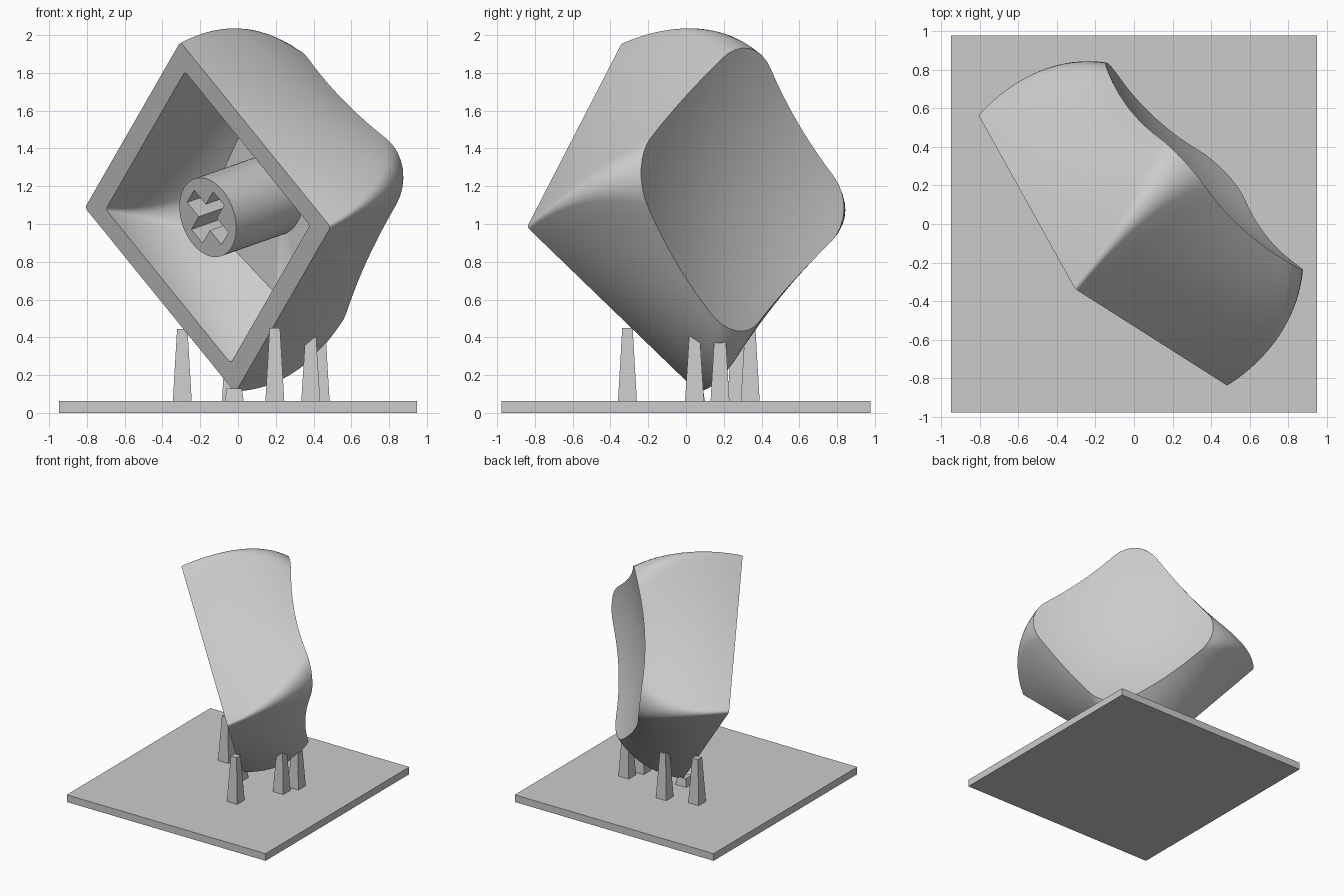
import bpy, bmesh, math
from mathutils import Matrix, Vector

if "Cube" in bpy.data.objects:
    bpy.data.objects.remove(bpy.data.objects["Cube"])

grey = bpy.data.materials.new("light_grey")
grey.use_nodes = True
grey.diffuse_color = (0.6, 0.6, 0.6, 1)
grey.node_tree.nodes["Principled BSDF"].inputs["Base Color"].default_value = (0.6, 0.6, 0.6, 1)

# Tilted frame of the cap: origin in the middle of its open rim, z towards its top
corner = Vector((-0.31, -0.33, 1.96))
left_corner = Vector((-0.81, 0.57, 1.09))
right_corner = Vector((0.49, -0.84, 0.98))
x_axis = (left_corner - corner).normalized()
z_axis = (right_corner - corner).cross(x_axis).normalized()
y_axis = z_axis.cross(x_axis)
origin = (left_corner + right_corner) / 2
FRAME = Matrix.Translation(origin) @ Matrix((x_axis, y_axis, z_axis)).transposed().to_4x4()
TWIST = math.radians(-11)


def finish(name, bm, matrix=None, smooth=False):
    bmesh.ops.recalc_face_normals(bm, faces=bm.faces)
    mesh = bpy.data.meshes.new(name)
    bm.to_mesh(mesh)
    bm.free()
    mesh.materials.append(grey)
    obj = bpy.data.objects.new(name, mesh)
    bpy.context.collection.objects.link(obj)
    if matrix:
        obj.matrix_world = matrix
    bpy.ops.object.select_all(action='DESELECT')
    obj.select_set(True)
    bpy.context.view_layer.objects.active = obj
    if smooth:
        bpy.ops.object.shade_smooth_by_angle(angle=math.radians(35))
    return obj


def box(name, centre, size, top=1.0, matrix=None):
    """Box whose upper face is scaled by top."""
    bm = bmesh.new()
    bmesh.ops.create_cube(bm, size=1)
    for v in bm.verts:
        k = top if v.co.z > 0 else 1
        v.co = Vector((v.co.x * size[0] * k, v.co.y * size[1] * k, v.co.z * size[2])) + Vector(centre)
    return finish(name, bm, matrix)


def rounded_square(half, radius, arc=8, side=10):
    pts = []
    for k in range(4):
        turn = Matrix.Rotation(k * math.pi / 2, 2)
        c = half - radius
        for i in range(arc + 1):
            a = math.pi / 2 * i / arc
            pts.append(turn @ Vector((c + radius * math.cos(a), c + radius * math.sin(a))))
        for i in range(1, side):
            pts.append(turn @ Vector((c - 2 * c * i / side, half)))
    return pts


def section(half, radius, t, height, scale=1.0):
    """Twisted cross-section at the fraction t of the height."""
    turn = Matrix.Rotation(TWIST * t, 2)
    ring = []
    for p in rounded_square(half, radius):
        x, y = turn @ (p * scale)
        y -= 0.04 * t
        ring.append(Vector((x, y, t * height(x, y))))
    return ring


def dish(x, y):
    return 0.675 - 0.15 * x + 0.13 * y + 0.25 * (x * x + y * y - 0.45)


def ceiling(x, y):
    return 0.5 - 0.15 * x + 0.13 * y


def outer(t, scale=1.0):
    return section(0.68 + 0.07 * t - 0.15 * t * t, 0.02 + 0.23 * t * t, t, dish, scale)


def inner(t, scale=1.0):
    return section(0.565 + 0.03 * t - 0.165 * t * t, 0.02 + 0.18 * t * t, t, ceiling, scale)


# Hollow cap: ceiling, inner walls, rim, outer walls and dished top in one loft
STEPS = 16
rings = [inner(1, 0.05)]
rings += [inner(1 - i / STEPS) for i in range(STEPS + 1)]
rings += [outer(i / STEPS) for i in range(STEPS + 1)]
rings += [outer(1, 1 - i / 10) for i in range(1, 10)] + [outer(1, 0.03)]
bm = bmesh.new()
loops = [[bm.verts.new(p) for p in ring] for ring in rings]
count = len(loops[0])
for a, b in zip(loops, loops[1:]):
    for i in range(count):
        j = (i + 1) % count
        bm.faces.new((a[i], a[j], b[j], b[i]))
bm.faces.new(loops[0])
bm.faces.new(loops[-1])
finish("cap_shell", bm, FRAME, smooth=True)

# Round stem with a cross-shaped socket
bm = bmesh.new()
bmesh.ops.create_cone(bm, cap_ends=True, segments=64, radius1=0.217, radius2=0.217, depth=0.52,
                      matrix=Matrix.Translation((0, 0, 0.26)))
stem = finish("stem", bm, FRAME)
for size in ((0.31, 0.1, 0.5), (0.1, 0.31, 0.5)):
    cutter = box("socket_cutter", (0, 0, 0.05), size, matrix=FRAME)
    cutter.hide_render = True
    bpy.context.view_layer.objects.active = stem
    cut = stem.modifiers.new("socket", 'BOOLEAN')
    cut.operation = 'DIFFERENCE'
    cut.solver = 'EXACT'
    cut.object = cutter
    bpy.ops.object.modifier_apply(modifier=cut.name)
    bpy.data.objects.remove(cutter)
bpy.ops.object.select_all(action='DESELECT')
stem.select_set(True)
bpy.ops.object.shade_smooth_by_angle(angle=math.radians(35))

# Base plate and tapered support pillars
PLATE = 0.062
box("base_plate", (0, 0, PLATE / 2), (1.896, 1.955, PLATE))
pillars = [(0.195, -0.31, 0.45), (0.385, 0.045, 0.42), (0.435, 0.18, 0.44),
           (-0.295, 0.27, 0.445), (-0.035, 0.34, 0.45), (-0.02, 0.05, 0.13)]
for n, (x, y, top) in enumerate(pillars):
    taper = 0.55 if top > 0.2 else 0.8
    box(f"support_pillar_{n + 1}", (x, y, (PLATE + top) / 2), (0.1, 0.1, top - PLATE), taper)
